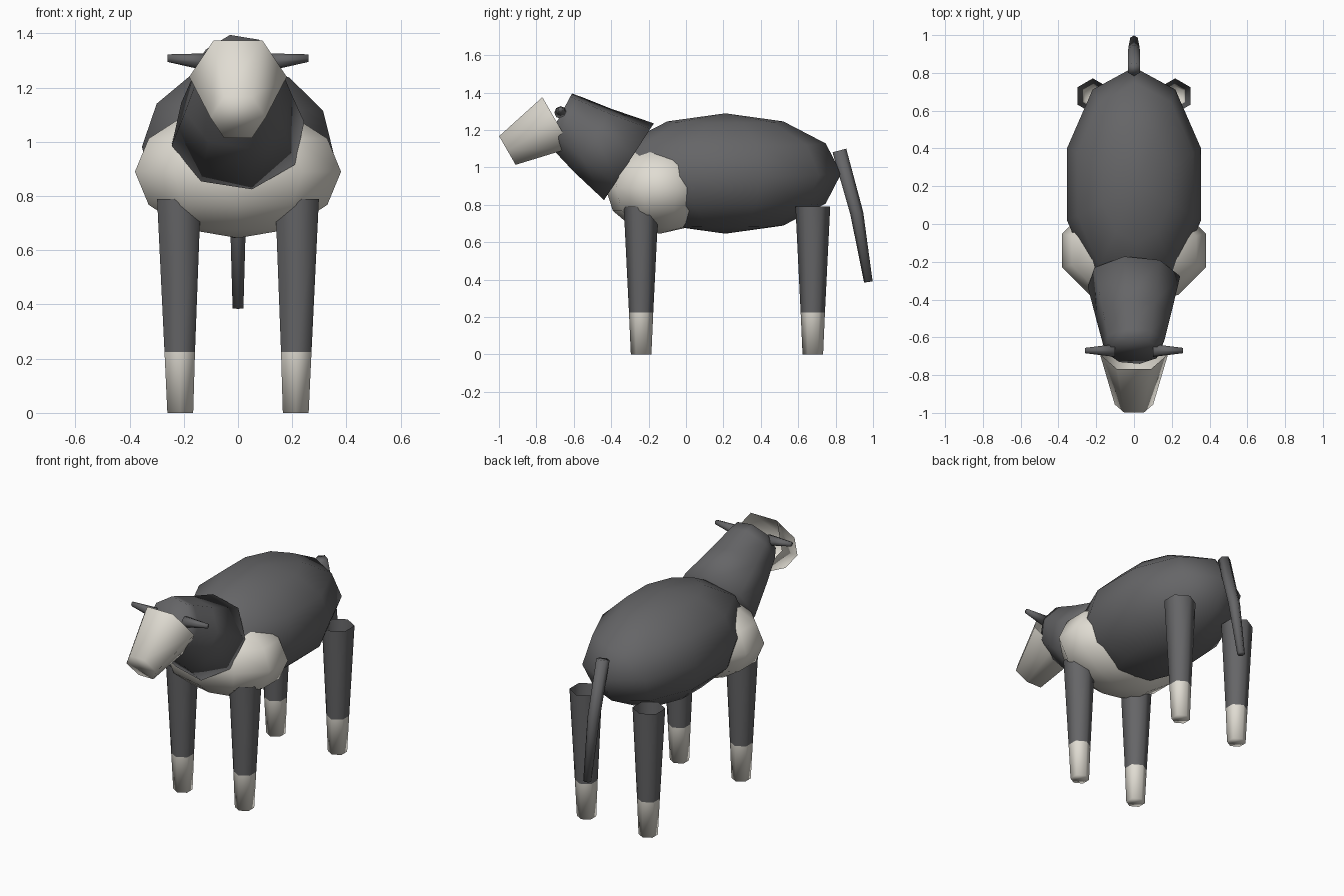
import bpy, bmesh
from math import sin, cos, pi, radians
from mathutils import Vector, Matrix

cube = bpy.data.objects.get("Cube")
if cube:
    bpy.data.objects.remove(cube)


def make_material(name, rgb):
    mat = bpy.data.materials.new(name)
    mat.use_nodes = True
    mat.diffuse_color = (*rgb, 1)
    mat.node_tree.nodes["Principled BSDF"].inputs["Base Color"].default_value = (*rgb, 1)
    return mat


GREY = make_material("charcoal_hide", (0.13, 0.13, 0.135))
WHITE = make_material("cream_hide", (0.75, 0.72, 0.65))
X, Y = Vector((1, 0, 0)), Vector((0, 1, 0))


def finish(bm, name, *mats):
    bmesh.ops.recalc_face_normals(bm, faces=bm.faces)
    for f in bm.faces:
        f.smooth = True
    mesh = bpy.data.meshes.new(name)
    bm.to_mesh(mesh)
    bm.free()
    for m in mats:
        mesh.materials.append(m)
    obj = bpy.data.objects.new(name, mesh)
    bpy.context.collection.objects.link(obj)
    return obj


def ellipsoid(name, centre, radii, mat, roll=0):
    bm = bmesh.new()
    place = (Matrix.Translation(centre) @ Matrix.Rotation(radians(roll), 4, 'Y')
             @ Matrix.Diagonal((*radii, 1)))
    bmesh.ops.create_uvsphere(bm, u_segments=10, v_segments=6, radius=1, matrix=place)
    return finish(bm, name, mat)


def tube(name, rings, sides, mats, phase=0, side=X, caps=(True, True), first_white=False):
    """Join rings of (centre, radius, tilt of the ring's up direction in degrees)."""
    bm = bmesh.new()
    loops = []
    for centre, r, tilt in rings:
        up = Vector((0, sin(radians(tilt)), cos(radians(tilt))))
        angles = [radians(phase) + 2 * pi * k / sides for k in range(sides)]
        loops.append([bm.verts.new(Vector(centre) + r * (cos(a) * side + sin(a) * up))
                      for a in angles])
    for i, (a, b) in enumerate(zip(loops, loops[1:])):
        for k in range(sides):
            n = (k + 1) % sides
            face = bm.faces.new((a[k], a[n], b[n], b[k]))
            face.material_index = int(first_white and i == 0)
    for loop, cap in zip((loops[0], loops[-1]), caps):
        if cap:
            face = bm.faces.new(loop)
            face.material_index = int(first_white and loop is loops[0])
    return finish(bm, name, *mats)


# Torso and pale chest
ellipsoid("body", (0, 0.21, 0.967), (0.373, 0.62, 0.322), GREY, roll=2.5)
ellipsoid("chest", (0, -0.14, 0.89), (0.4, 0.29, 0.245), WHITE)

# Neck and head in one bent tapering tube
tube("neck", [((0, -0.305, 1.03), 0.25, 33),
              ((0, -0.5, 1.145), 0.2, 31),
              ((0, -0.63, 1.232), 0.165, 28),
              ((0, -0.675, 1.272), 0.142, 28)], 8, [GREY], phase=12)

# Muzzle, open at the back
tube("muzzle", [((0, -0.69, 1.24), 0.18, -30),
                ((0, -0.955, 1.09), 0.102, -30)], 6, [WHITE], caps=(False, True))

# Tail
tube("tail", [((0, 0.82, 1.09), 0.038, 75),
              ((0, 0.913, 0.755), 0.035, 80),
              ((0, 0.975, 0.387), 0.023, 82)], 6, [GREY], phase=30)

for label, s in (("left", 1), ("right", -1)):
    # Ears
    tube(label + "_ear", [((s * 0.1, -0.67, 1.293), 0.034, 0),
                          ((s * 0.26, -0.67, 1.309), 0.014, 0)], 8, [GREY], side=Y)
    # Legs with pale feet, open at the top
    for end, y in (("front", -0.24), ("rear", 0.678)):
        tube(f"{label}_{end}_leg", [((s * 0.213, y, 0), 0.055, 90),
                                    ((s * 0.215, y, 0.225), 0.065, 90),
                                    ((s * 0.218, y, 0.79), 0.093, 90)],
             6, [GREY, WHITE], phase=30, caps=(True, False), first_white=True)
